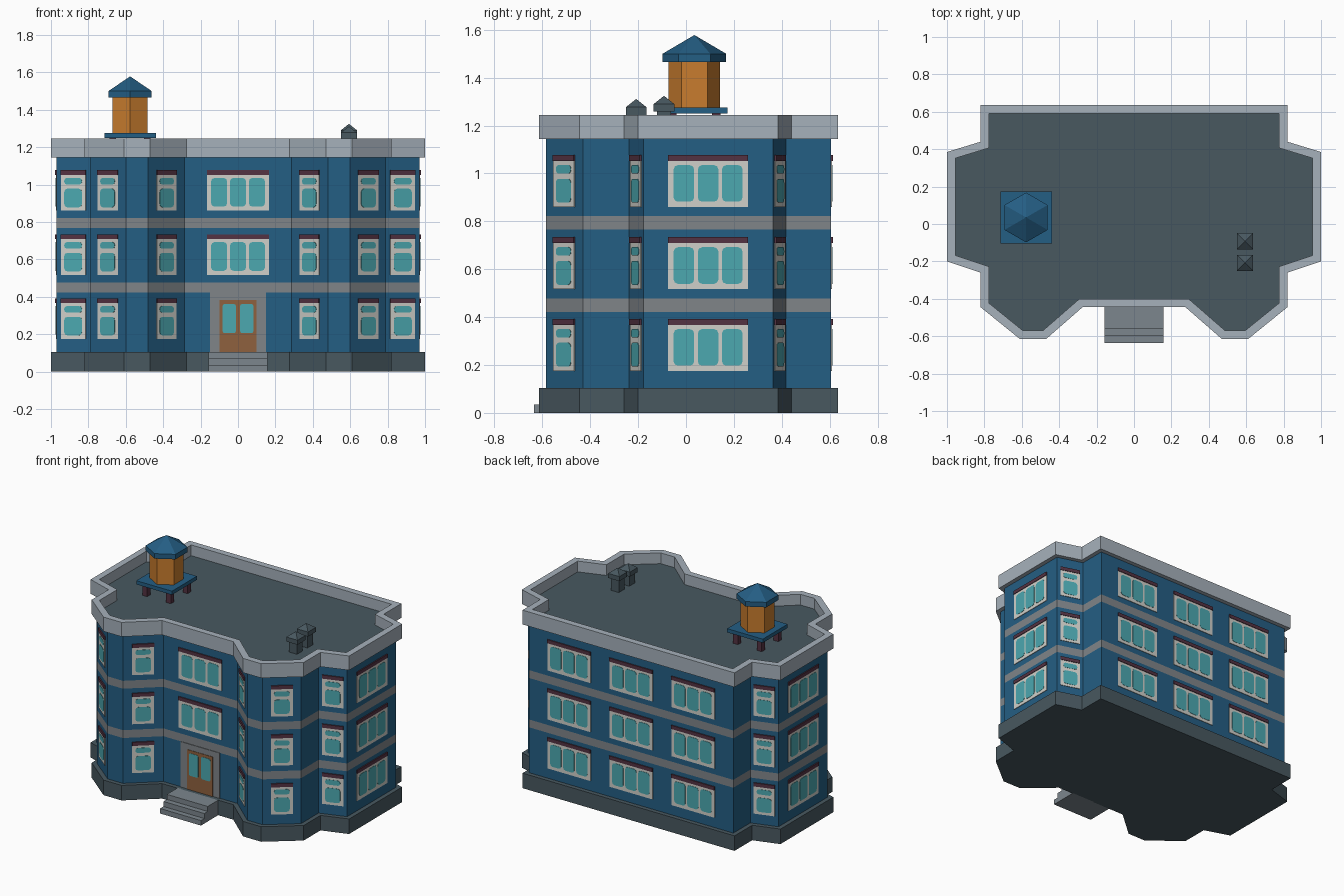
import bpy, bmesh, math
from mathutils import Vector

if "Cube" in bpy.data.objects:
    bpy.data.objects.remove(bpy.data.objects["Cube"])


def material(name, r, g, b):
    m = bpy.data.materials.new(name)
    lin = [((c / 255 + 0.055) / 1.055) ** 2.4 for c in (r, g, b)]
    m.diffuse_color = (*lin, 1)
    m.use_nodes = True
    m.node_tree.nodes["Principled BSDF"].inputs["Base Color"].default_value = m.diffuse_color
    return m


BLUE = material("wall_blue", 36, 94, 132)
SLATE = material("dark_slate", 72, 88, 96)
PALE = material("parapet_grey", 166, 177, 187)
BAND = material("band_grey", 128, 133, 137)
WHITE = material("frame_white", 208, 208, 202)
GLASS = material("teal_glass", 76, 168, 176)
MAROON = material("maroon", 84, 50, 66)
ORANGE = material("tank_orange", 200, 124, 46)
BROWN = material("door_brown", 143, 97, 62)
STONE = material("step_grey", 124, 134, 141)


def finish(name, bm, *mats):
    bmesh.ops.recalc_face_normals(bm, faces=bm.faces)
    me = bpy.data.meshes.new(name)
    bm.to_mesh(me)
    bm.free()
    for m in mats:
        me.materials.append(m)
    ob = bpy.data.objects.new(name, me)
    bpy.context.collection.objects.link(ob)
    return ob


def loft(bm, rings, caps=True, closed=False):
    """Join equal-length rings of points; returns the side faces per level."""
    vs = [[bm.verts.new(p) for p in r] for r in rings]
    n, levels = len(vs[0]), []
    pairs = list(zip(vs, vs[1:])) + ([(vs[-1], vs[0])] if closed else [])
    for a, b in pairs:
        levels.append([bm.faces.new((a[i], a[(i + 1) % n], b[(i + 1) % n], b[i])) for i in range(n)])
    if caps and not closed:
        bm.faces.new(vs[0])
        bm.faces.new(vs[-1])
    return levels


def at(loop, z):
    return [(x, y, z) for x, y in loop]


def rect(cx, cy, hx, hy):
    return [(cx - hx, cy - hy), (cx + hx, cy - hy), (cx + hx, cy + hy), (cx - hx, cy + hy)]


# Footprint: right half from back to front, mirrored to the left
half = [(.82, .635), (.82, .44), (1, .385), (1, -.2), (.82, -.26),
        (.82, -.445), (.61, -.615), (.47, -.615), (.275, -.445)]
outline = half + [(-x, y) for x, y in reversed(half)]


def out_normal(a, b):
    d = (Vector(b) - Vector(a)).normalized()
    return Vector((-d.y, d.x))


def inset(loop, d):
    res = []
    for i, p in enumerate(loop):
        n1 = out_normal(loop[i - 1], p)
        n2 = out_normal(p, loop[(i + 1) % len(loop)])
        res.append(tuple(Vector(p) - (n1 + n2) * d / (1 + n1.dot(n2))))
    return res


wall_loop = inset(outline, .03)

# Plinth
bm = bmesh.new()
loft(bm, [at(outline, 0), at(outline, .105)])
finish("plinth", bm, SLATE)

# Walls with two flush grey bands
bm = bmesh.new()
levels = loft(bm, [at(wall_loop, z) for z in (.1, .422, .477, .767, .822, 1.15)])
for k in (1, 3):
    for f in levels[k]:
        f.material_index = 1
finish("walls", bm, BLUE, BAND)

# Parapet ring and sunken flat roof
inner = inset(outline, .045)
bm = bmesh.new()
loft(bm, [at(outline, 1.145), at(outline, 1.245), at(inner, 1.245), at(inner, 1.145)], closed=True)
finish("parapet", bm, PALE)
bm = bmesh.new()
deck = inset(outline, .04)
loft(bm, [at(deck, 1.148), at(deck, 1.17)])
finish("roof_deck", bm, SLATE)


# Thin plates on a wall edge: local a along the wall, z up, t outward
def plate(bm, edge, a0, a1, z0, z1, t, r=0.0):
    p, q = wall_loop[edge], wall_loop[(edge + 1) % len(wall_loop)]
    n = out_normal(p, q)
    mid = (Vector(p) + Vector(q)) / 2
    u = Vector((-n.y, n.x))
    if r:
        corners = [(a1 - r, z1 - r, 0), (a0 + r, z1 - r, 1), (a0 + r, z0 + r, 2), (a1 - r, z0 + r, 3)]
        pts = [(a + r * math.cos(math.radians(k * 90 + s)), z + r * math.sin(math.radians(k * 90 + s)))
               for a, z, k in corners for s in (0, 45, 90)]
    else:
        pts = [(a0, z0), (a1, z0), (a1, z1), (a0, z1)]
    rings = []
    for d in (-.002, t):
        rings.append([(*(mid + u * a + n * d), z) for a, z in pts])
    loft(bm, rings)


frames, panes, lintels = bmesh.new(), bmesh.new(), bmesh.new()


def window(edge, z, wide, offset=0.0):
    w = .167 if wide else .07
    plate(frames, edge, offset - w, offset + w, z, z + .192, .004)
    plate(lintels, edge, offset - w, offset + w, z + .192, z + .217, .008)
    if wide:
        for k in (-1, 0, 1):
            c = offset + k * .101
            plate(panes, edge, c - .043, c + .043, z + .022, z + .175, .006, .018)
    else:
        plate(panes, edge, offset - .05, offset + .05, z + .018, z + .118, .006, .018)
        plate(panes, edge, offset - .05, offset + .05, z + .14, z + .175, .006, .015)


CENTRE, BACK = 8, 17
for floor, z in enumerate((.175, .517, .86)):
    for e in (1, 3, 5, 7, 9, 11, 13, 15):
        window(e, z, False)
    for e in (2, 14):
        window(e, z, True)
    for off in (-.48, 0, .48):
        window(BACK, z, True, off)
    if floor:
        window(CENTRE, z, True)
finish("window_frames", frames, WHITE)
finish("window_panes", panes, GLASS)
finish("window_lintels", lintels, MAROON)

# Entrance: surround, door, glass
bm = bmesh.new()
plate(bm, CENTRE, -.15, .15, .105, .422, .004)
finish("door_surround", bm, BAND)
bm = bmesh.new()
plate(bm, CENTRE, -.1, .1, .105, .382, .007)
finish("door", bm, BROWN)
bm = bmesh.new()
for s in (-1, 1):
    plate(bm, CENTRE, s * .047 - .036, s * .047 + .036, .205, .362, .009, .012)
finish("door_glass", bm, GLASS)

# Three entrance steps
bm = bmesh.new()
for k, y in enumerate((-.635, -.598, -.56)):
    r = rect(0, (y - .44) / 2, .158, (-.44 - y) / 2)
    loft(bm, [at(r, .035 * k), at(r, .035 * (k + 1))])
finish("entrance_steps", bm, STONE)

# Water tower: legs, platform, hexagonal tank and roof
TX, TY = -.577, .035


def hexagon(r):
    return [(TX + r * math.cos(math.radians(30 + 60 * i)), TY + r * math.sin(math.radians(30 + 60 * i)))
            for i in range(6)]


bm = bmesh.new()
for sx in (-1, 1):
    for sy in (-1, 1):
        r = rect(TX + sx * .092, TY + sy * .092, .018, .018)
        loft(bm, [at(r, 1.168), at(r, 1.252)])
finish("tower_legs", bm, MAROON)
bm = bmesh.new()
r = rect(TX, TY, .138, .138)
loft(bm, [at(r, 1.25), at(r, 1.276)])
finish("tower_platform", bm, BLUE)
bm = bmesh.new()
loft(bm, [at(hexagon(.108), 1.274), at(hexagon(.108), 1.47)])
finish("water_tank", bm, ORANGE)
bm = bmesh.new()
loft(bm, [at(hexagon(.133), 1.465), at(hexagon(.133), 1.5), at(hexagon(.0005), 1.578)])
finish("tank_roof", bm, BLUE)

# Two roof vents with pyramid caps
for i, (y, z) in enumerate(((-.092, 1.258), (-.208, 1.245))):
    bm = bmesh.new()
    stem, cap = rect(.593, y, .03, .03), rect(.593, y, .043, .043)
    loft(bm, [at(stem, 1.168), at(stem, z + .005)])
    loft(bm, [at(cap, z), at(cap, z + .032), at(rect(.593, y, .0005, .0005), z + .066)])
    finish(f"roof_vent_{i + 1}", bm, SLATE)
